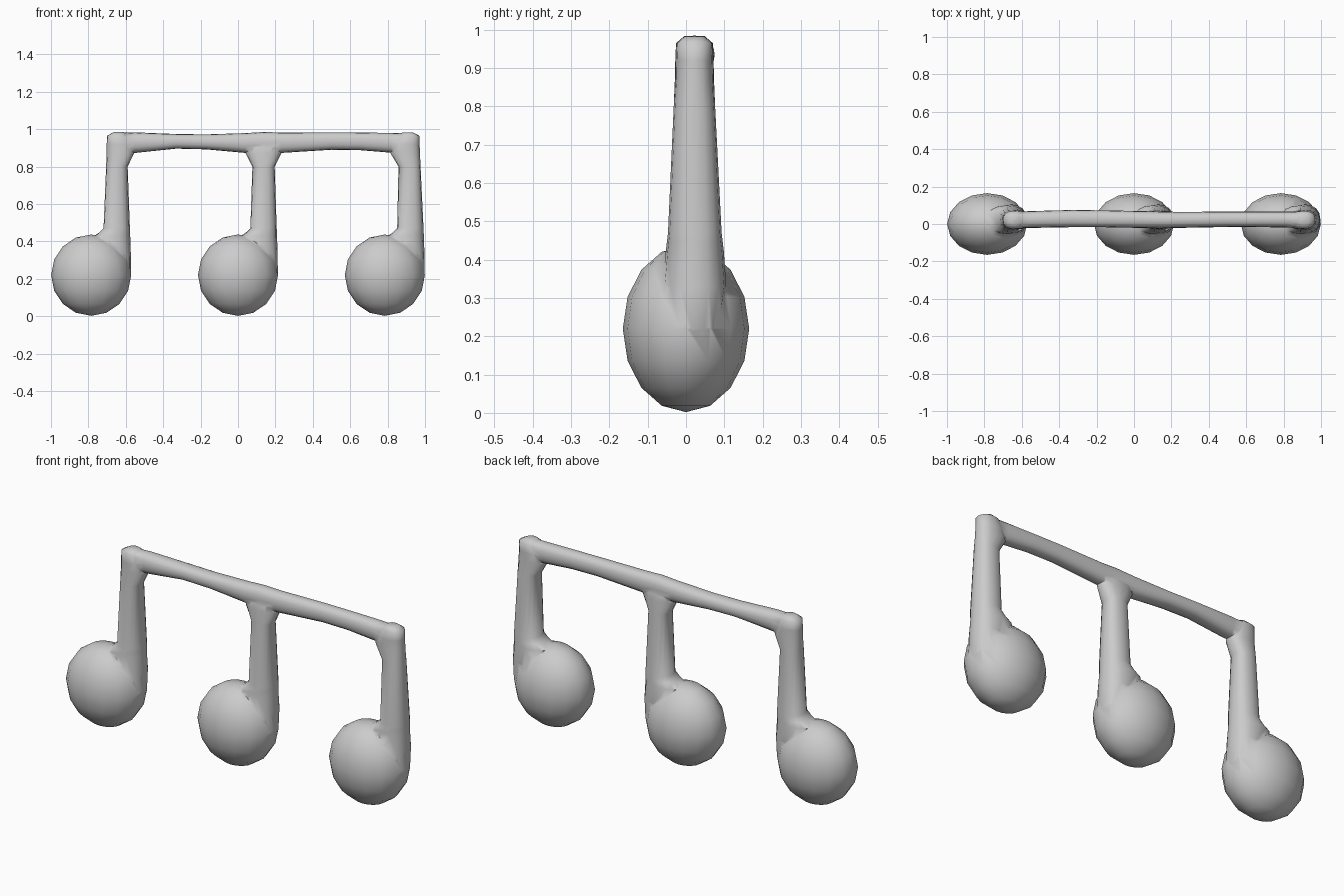
import bpy, bmesh, math
from mathutils import Vector

if "Cube" in bpy.data.objects:
    bpy.data.objects.remove(bpy.data.objects["Cube"])

SIDES = 16


def loft(name, rings, axis):
    """Skin soft-square rings: (position, low, high, y centre, y radius)."""
    bm = bmesh.new()
    loops = []
    for pos, lo, hi, cy, ry in rings:
        loop = []
        for i in range(SIDES):
            a = 2 * math.pi * i / SIDES
            c, s = math.cos(a), math.sin(a)
            u = math.copysign(abs(c) ** 0.85, c)
            v = math.copysign(abs(s) ** 0.85, s)
            w, y = (lo + hi) / 2 + (hi - lo) / 2 * u, cy + ry * v
            loop.append(bm.verts.new((w, y, pos) if axis == 'Z' else (pos, y, w)))
        loops.append(loop)
    for a, b in zip(loops, loops[1:]):
        for i in range(SIDES):
            j = (i + 1) % SIDES
            bm.faces.new((a[i], a[j], b[j], b[i]))
    bm.faces.new(loops[0])
    bm.faces.new(loops[-1])
    bmesh.ops.recalc_face_normals(bm, faces=bm.faces)
    return finish(name, bm)


def finish(name, bm):
    me = bpy.data.meshes.new(name)
    bm.to_mesh(me)
    bm.free()
    ob = bpy.data.objects.new(name, me)
    bpy.context.collection.objects.link(ob)
    return ob


def note_head(name, x):
    bm = bmesh.new()
    bmesh.ops.create_uvsphere(bm, u_segments=16, v_segments=8, radius=1)
    bmesh.ops.scale(bm, vec=(0.214, 0.165, 0.2175), verts=bm.verts)
    bmesh.ops.translate(bm, vec=(x, 0, 0.2195), verts=bm.verts)
    return finish(name, bm)


def stem(name, x, top):
    # shared foot that flows out of the outer side of the head
    foot = [(0.12, 0.07, 0.165, 0.01, 0.05),
            (0.22, 0.05, 0.213, 0.015, 0.075),
            (0.33, 0.03, 0.212, 0.022, 0.083),
            (0.42, 0.0, 0.209, 0.023, 0.076),
            (0.445, 0.04, 0.208, 0.023, 0.073),
            (0.47, 0.066, 0.207, 0.023, 0.070)]
    rings = [(z, x + lo, x + hi, cy, ry) for z, lo, hi, cy, ry in foot]
    rings += [(z, lo, hi, 0.022, ry) for z, lo, hi, ry in top]
    return loft(name, rings, 'Z')


# note heads
heads = [note_head(n + "_head", x) for n, x in
         (("left", -0.785), ("middle", 0.0), ("right", 0.785))]

# stems, flaring into the beam at the inner corners
stems = [
    stem("left_stem", -0.785, [(0.80, -0.705, -0.590, 0.054), (0.872, -0.703, -0.555, 0.051),
                               (0.92, -0.702, -0.56, 0.050), (0.965, -0.70, -0.585, 0.048),
                               (0.984, -0.665, -0.61, 0.026)]),
    stem("middle_stem", 0.0, [(0.80, 0.077, 0.196, 0.054), (0.872, 0.040, 0.232, 0.049),
                              (0.90, 0.040, 0.232, 0.046), (0.96, 0.10, 0.18, 0.030)]),
    stem("right_stem", 0.785, [(0.80, 0.858, 0.976, 0.054), (0.872, 0.815, 0.973, 0.050),
                               (0.92, 0.82, 0.971, 0.049), (0.965, 0.855, 0.969, 0.047),
                               (0.983, 0.88, 0.935, 0.026)]),
]

# gently waved beam
beam = loft("beam", [
    (-0.66, 0.875, 0.979, 0.022, 0.043), (-0.55, 0.873, 0.983, 0.024, 0.045),
    (-0.33, 0.896, 0.974, 0.029, 0.046), (-0.17, 0.892, 0.972, 0.028, 0.045),
    (0.04, 0.873, 0.979, 0.024, 0.045), (0.14, 0.868, 0.985, 0.022, 0.045),
    (0.23, 0.873, 0.982, 0.022, 0.043), (0.50, 0.890, 0.983, 0.025, 0.041),
    (0.65, 0.888, 0.982, 0.025, 0.041), (0.82, 0.874, 0.980, 0.024, 0.043),
    (0.925, 0.875, 0.977, 0.022, 0.042)], 'X')

# weld everything into one skin
beam.name = "joined_notes"
parts = stems + heads
for p in parts:
    m = beam.modifiers.new("join_" + p.name, 'BOOLEAN')
    m.operation, m.solver, m.object = 'UNION', 'EXACT', p
bpy.context.view_layer.update()
dg = bpy.context.evaluated_depsgraph_get()
mesh = bpy.data.meshes.new_from_object(beam.evaluated_get(dg))
beam.modifiers.clear()
beam.data = mesh
for p in parts:
    bpy.data.objects.remove(p)

bpy.context.view_layer.objects.active = beam
beam.select_set(True)
bpy.ops.object.shade_smooth_by_angle(angle=math.radians(60))
